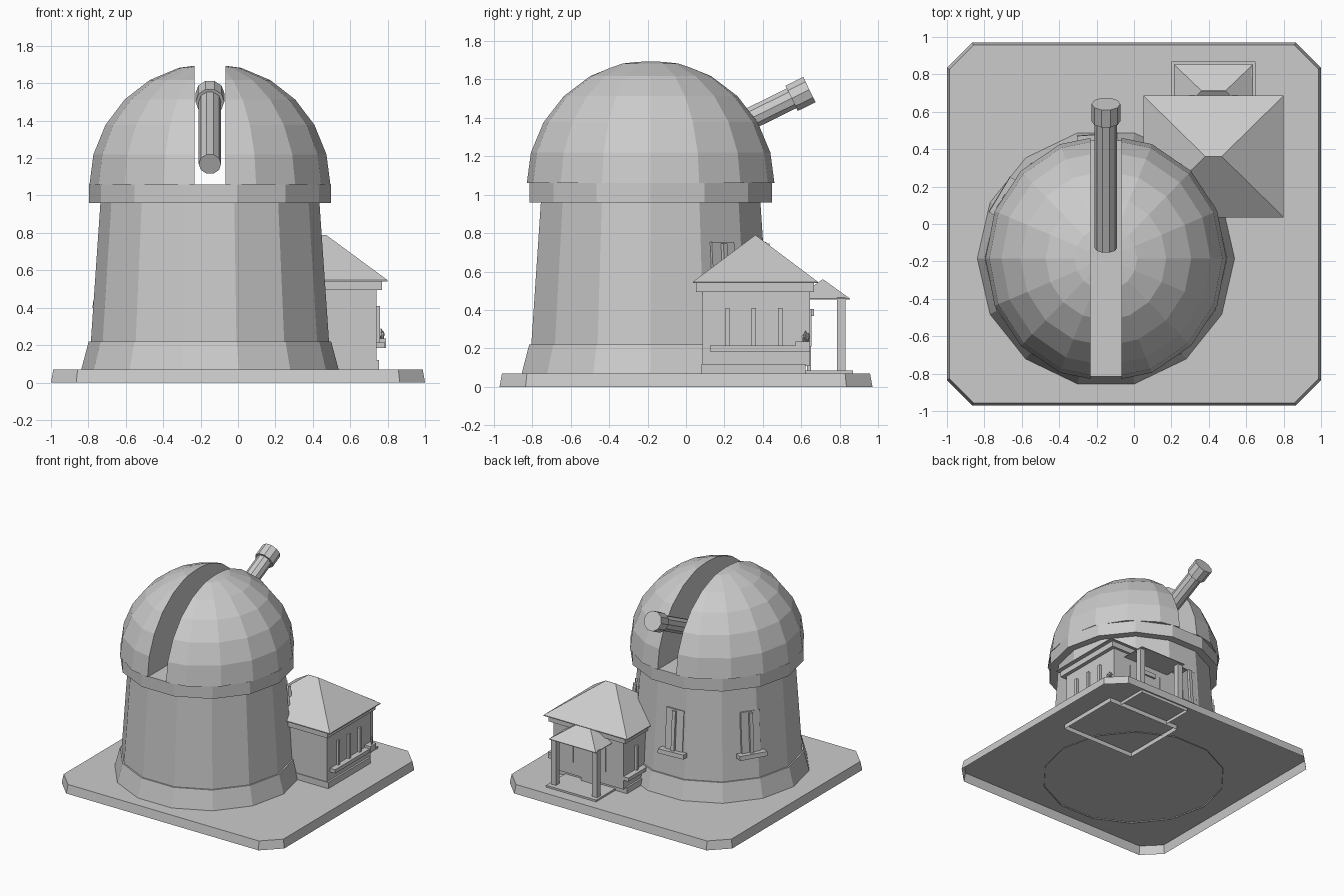
import bpy, bmesh, math
from math import cos, sin, pi, radians
from mathutils import Matrix

cube = bpy.data.objects.get("Cube")
if cube:
    bpy.data.objects.remove(cube, do_unlink=True)

grey = bpy.data.materials.new("plain_grey")
grey.use_nodes = True
GREY = (0.6, 0.6, 0.6, 1)
grey.diffuse_color = GREY
grey.node_tree.nodes["Principled BSDF"].inputs["Base Color"].default_value = GREY

TX, TY = -0.15, -0.184         # tower axis
HX, HY = 0.425, 0.361          # house centre


def finish(name, bm, matrix=None):
    if matrix:
        bm.transform(matrix)
    bmesh.ops.recalc_face_normals(bm, faces=bm.faces)
    mesh = bpy.data.meshes.new(name)
    bm.to_mesh(mesh)
    bm.free()
    mesh.materials.append(grey)
    obj = bpy.data.objects.new(name, mesh)
    bpy.context.scene.collection.objects.link(obj)
    return obj


def loft(name, rings, matrix=None, bottom=True):
    """Solid through rings given as (outline, z); the bottom may stay open."""
    bm = bmesh.new()
    loops = [[bm.verts.new((x, y, z)) for x, y in pts] for pts, z in rings]
    for a, b in zip(loops, loops[1:]):
        for i in range(len(a)):
            j = (i + 1) % len(a)
            bm.faces.new((a[i], a[j], b[j], b[i]))
    if bottom:
        bm.faces.new(loops[0][::-1])
    bm.faces.new(loops[-1])
    return finish(name, bm, matrix)


def circle(r, n):
    return [(r * cos(2 * pi * i / n), r * sin(2 * pi * i / n)) for i in range(n)]


def rect(w, d):
    return [(-w / 2, -d / 2), (w / 2, -d / 2), (w / 2, d / 2), (-w / 2, d / 2)]


def chamfered(w, d, c):
    x, y = w / 2, d / 2
    return [(c - x, -y), (x - c, -y), (x, c - y), (x, y - c),
            (x - c, y), (c - x, y), (-x, y - c), (-x, c - y)]


def box(name, x0, x1, y0, y1, z0, z1, matrix=None, bottom=True):
    place = Matrix.Translation(((x0 + x1) / 2, (y0 + y1) / 2, 0))
    r = rect(x1 - x0, y1 - y0)
    return loft(name, [(r, z0), (r, z1)], matrix @ place if matrix else place, bottom)


# Ground slab: a shell, open underneath
loft("ground_slab", [(chamfered(2, 1.94, 0.135), 0), (chamfered(1.975, 1.915, 0.13), 0.07)],
     bottom=False)

# Tower: skirt, tapered drum and ring
tower = Matrix.Translation((TX, TY, 0))
SIDES = 14
loft("tower_skirt", [(circle(0.69, SIDES), 0.062), (circle(0.648, SIDES), 0.22)],
     tower, bottom=False)
loft("tower_drum", [(circle(0.638, SIDES), 0.2), (circle(0.585, SIDES), 0.97)], tower)
loft("tower_ring", [(circle(0.647, SIDES), 0.96), (circle(0.647, SIDES), 1.06)], tower)

# Dome: one solid half beside the slit, mirrored to the other side
bm = bmesh.new()
bmesh.ops.create_uvsphere(bm, u_segments=16, v_segments=12, radius=0.645)
bm.transform(Matrix.Diagonal((1, 1.027, 1.015, 1)))
for point, normal in (((0, 0, 0.01), (0, 0, 1)), ((0.083, 0, 0), (1, 0, 0))):
    bmesh.ops.bisect_plane(bm, geom=bm.verts[:] + bm.edges[:] + bm.faces[:], dist=1e-4,
                           plane_co=point, plane_no=normal, clear_inner=True)
    bmesh.ops.edgeloop_fill(bm, edges=[e for e in bm.edges if e.is_boundary])
dome = finish("dome_halves", bm)
dome.location = (TX, TY, 1.05)
dome.modifiers.new("other_half", "MIRROR").use_axis = (True, False, False)

# Telescope pointing up through the back of the slit
aim = Matrix.Translation((TX, -0.128, 1.168)) @ Matrix.Rotation(radians(-63.8), 4, "X")
loft("telescope_tube", [(circle(0.06, 10), 0), (circle(0.06, 10), 0.78)], aim)
loft("telescope_head", [(circle(0.077, 10), 0.755), (circle(0.077, 10), 0.858)], aim)

# Tower windows leaning with the wall
for i, az in enumerate((39, 94, 149)):
    m = (tower @ Matrix.Rotation(radians(az), 4, "Z")
         @ Matrix.Translation((0.609, 0, 0.57)) @ Matrix.Rotation(radians(-4), 4, "Y"))
    box(f"tower_window_panel_{i}", -0.03, 0.002, -0.075, 0.075, -0.16, 0.185, m)
    box(f"tower_window_bar_{i}", -0.03, 0.022, -0.014, 0.014, -0.16, 0.175, m)
    box(f"tower_window_sill_{i}", -0.03, 0.045, -0.11, 0.11, -0.175, -0.14, m)

# House body, its foundation reaching through the slab
house = Matrix.Translation((HX, HY, 0))
box("house_foundation", -0.33, 0.33, -0.28, 0.26, 0.035, 0.12, house, bottom=False)
box("house_walls", -0.315, 0.315, -0.275, 0.285, 0.11, 0.5, house)
box("house_cornice", -0.345, 0.345, -0.31, 0.305, 0.495, 0.545, house)
loft("house_roof", [(rect(0.75, 0.65), 0.54), (rect(0.75, 0.65), 0.547),
                    (rect(0.09, 0.002), 0.79)], house)

# House side windows: bars above a long sill
for side, flip in (("left", 1), ("right", -1)):
    m = house @ Matrix.Diagonal((flip, 1, 1, 1))
    for i, y in enumerate((-0.145, -0.008, 0.129)):
        box(f"{side}_window_bar_{i}", 0.3, 0.335, y - 0.011, y + 0.011, 0.21, 0.41, m)
    box(f"{side}_window_sill", 0.3, 0.36, -0.235, 0.285, 0.185, 0.215, m)

# Planter with a small plant at the corner
box("planter", 0.735, 0.79, 0.57, 0.645, 0.185, 0.235)
for i, (dx, dy, tip) in enumerate(((0, 0, 0.29), (0.01, -0.012, 0.275), (-0.008, 0.012, 0.28))):
    loft(f"plant_leaf_{i}", [(circle(0.003, 5), 0.23), (circle(0.009, 5), tip - 0.015),
                             (circle(0.002, 5), tip)],
         Matrix.Translation((0.765 + dx, 0.622 + dy, 0)))

# Back wall: door with a lintel, and window bars
box("door", 0.36, 0.49, 0.63, 0.651, 0.085, 0.375)
box("door_lintel", 0.345, 0.505, 0.63, 0.665, 0.37, 0.405)
for name, x in (("left", 0.57), ("right", 0.28)):
    box(f"back_window_bar_{name}", x - 0.011, x + 0.011, 0.63, 0.652, 0.21, 0.405)

# Porch: step, posts and hipped roof
box("porch_step", 0.2, 0.65, 0.6, 0.868, 0.045, 0.085, bottom=False)
for name, x in (("left", 0.61), ("right", 0.24)):
    box(f"porch_post_{name}", x - 0.022, x + 0.022, 0.785, 0.83, 0.08, 0.465)
loft("porch_roof", [(rect(0.42, 0.28), 0.455), (rect(0.42, 0.28), 0.46),
                    (rect(0.13, 0.002), 0.56)],
     Matrix.Translation((HX, 0.712, 0)))
